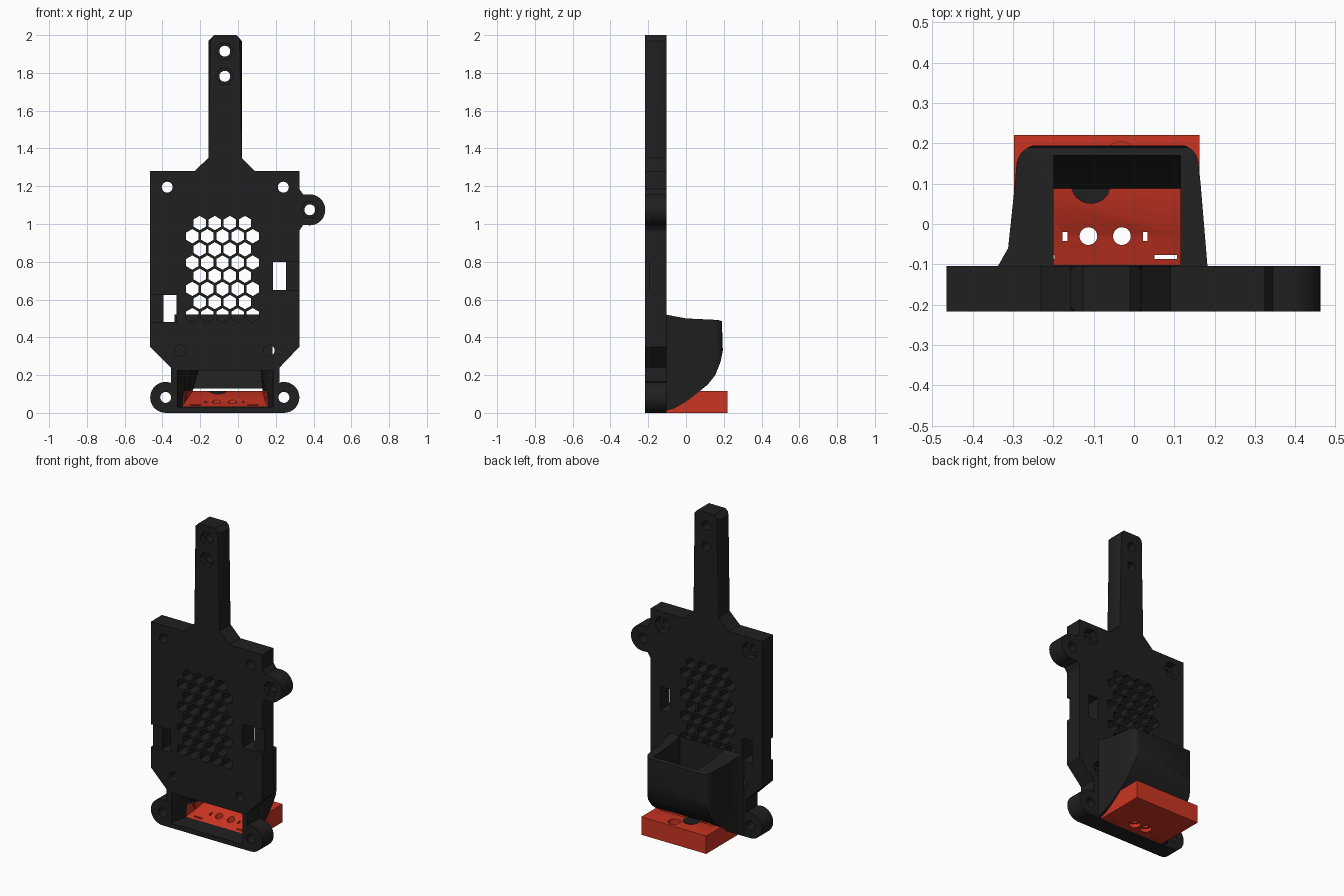
import bpy, bmesh, math

if "Cube" in bpy.data.objects:
    bpy.data.objects.remove(bpy.data.objects["Cube"])

YF, YB = -0.217, -0.104   # front and back of the plate


def material(name, rgb):
    m = bpy.data.materials.new(name)
    m.diffuse_color = (*rgb, 1)
    m.use_nodes = True
    m.node_tree.nodes["Principled BSDF"].inputs["Base Color"].default_value = m.diffuse_color
    return m


black = material("black_plastic", (0.014, 0.014, 0.014))
red = material("red_plastic", (0.6, 0.035, 0.016))


def finish(name, bm, mat):
    bmesh.ops.recalc_face_normals(bm, faces=bm.faces)
    me = bpy.data.meshes.new(name)
    bm.to_mesh(me)
    bm.free()
    ob = bpy.data.objects.new(name, me)
    bpy.context.collection.objects.link(ob)
    me.materials.append(mat)
    return ob


PLACE = {"x": lambda u, v, w: (w, u, v),
         "y": lambda u, v, w: (u, w, v),
         "z": lambda u, v, w: (u, v, w)}


def add_loft(bm, rings):
    rows = [[bm.verts.new(p) for p in r] for r in rings]
    n = len(rows[0])
    for a, b in zip(rows, rows[1:]):
        for i in range(n):
            bm.faces.new((a[i], a[(i + 1) % n], b[(i + 1) % n], b[i]))
    bm.faces.new(rows[0])
    bm.faces.new(rows[-1][::-1])


def prisms(name, outlines, axis, a, b, mat=black):
    bm = bmesh.new()
    for pts in outlines:
        add_loft(bm, [[PLACE[axis](u, v, w) for u, v in pts] for w in (a, b)])
    return finish(name, bm, mat)


def arc(cx, cy, r, a0, a1, n):
    return [(cx + r * math.cos(math.radians(a0 + (a1 - a0) * i / n)),
             cy + r * math.sin(math.radians(a0 + (a1 - a0) * i / n))) for i in range(n + 1)]


def ring(cx, cy, r, n=24, start=0):
    return arc(cx, cy, r, start, start + 360, n)[:-1]


def rect(x0, x1, y0, y1):
    return [(x0, y0), (x1, y0), (x1, y1), (x0, y1)]


def boolean(ob, tool, op="DIFFERENCE", keep=False):
    m = ob.modifiers.new("cut", "BOOLEAN")
    m.operation, m.object, m.solver = op, tool, "EXACT"
    bpy.context.view_layer.objects.active = ob
    bpy.ops.object.modifier_apply(modifier=m.name)
    if not keep:
        bpy.data.objects.remove(tool)


# Plate outline: body, handle, two foot ears and one side ear
outline = ([(-0.355, 0.24), (-0.355, 0.16)] + arc(-0.383, 0.082, 0.082, 70, 270, 16)
           + arc(0.243, 0.082, 0.082, -90, 110, 16)
           + [(0.22, 0.165), (0.22, 0.24), (0.325, 0.35), (0.325, 0.965), (0.345, 0.995)]
           + arc(0.38, 1.075, 0.082, -90, 90, 16)
           + [(0.345, 1.157), (0.325, 1.185), (0.325, 1.28), (0.09, 1.28), (0.02, 1.35),
              (0.02, 1.97), (-0.01, 2.0), (-0.127, 2.0), (-0.157, 1.97), (-0.157, 1.35),
              (-0.23, 1.28), (-0.465, 1.28), (-0.465, 0.35)])
plate = prisms("mounting_plate", [outline], "y", YF, YB)

# Chamfer the long handle edges
bm = bmesh.new()
bm.from_mesh(plate.data)
edges = [e for e in bm.edges if all(1.3 < v.co.z < 1.99 for v in e.verts)
         and abs(e.verts[0].co.z - e.verts[1].co.z) > 0.3]
bmesh.ops.bevel(bm, geom=edges, offset=0.012, segments=1, affect="EDGES")
bm.to_mesh(plate.data)
bm.free()

# Hexagonal vent grid
vents = []
for row in range(8):
    n, x0 = (5, -0.242) if row % 2 else (4, -0.203)
    vents += [ring(x0 + 0.08 * i, 1.005 - 0.0697 * row, 0.038, 6, 30) for i in range(n)]
boolean(plate, prisms("vent_cutter", vents, "y", -0.3, 0))

# Screw holes and side slots
corners = [(-0.375, 1.195), (0.24, 1.195), (-0.305, 0.33), (0.165, 0.33)]
ears = [(0.38, 1.075), (-0.383, 0.082), (0.243, 0.082)]
handle = [(-0.07, 1.915), (-0.07, 1.782)]
holes = [ring(x, z, 0.029) for x, z in corners + ears + handle]
slots = [rect(0.185, 0.255, 0.65, 0.8), rect(-0.395, -0.325, 0.48, 0.625)]
boolean(plate, prisms("hole_cutter", holes + slots, "y", -0.3, 0))

# Nut pockets behind the corners, and in front of the handle and side ear
boolean(plate, prisms("rear_pockets", [ring(x, z, 0.056, 6) for x, z in corners], "y", YB - 0.05, 0))
boolean(plate, prisms("front_pockets", [ring(x, z, 0.048, 6) for x, z in handle + ears[:1]],
                      "y", -0.3, YF + 0.035))

# Shallow notches from the slots to the plate edges
boolean(plate, prisms("notch_cutter", [rect(0.25, 0.4, 0.65, 0.8), rect(-0.5, -0.39, 0.48, 0.625)],
                      "y", -0.3, YF + 0.02))

# Duct shell: side profile intersected with a plan profile
side = [(YB, 0.52), (0.0, 0.5), (0.17, 0.492), (0.19, 0.485), (0.195, 0.33), (0.183, 0.27),
        (0.155, 0.2), (0.115, 0.15), (0.06, 0.105), (0.0, 0.06), (-0.06, 0.025), (YB, 0.012)]
duct = prisms("air_duct", [side], "x", -0.5, 0.4)
plan = ([(-0.337, -0.12), (-0.337, YB), (-0.312, -0.06), (-0.295, 0.1)]
        + arc(-0.235, 0.14, 0.057, 170, 90, 6) + arc(0.11, 0.147, 0.05, 90, 10, 6)
        + [(0.165, 0.1), (0.182, YB), (0.182, -0.12)])
boolean(duct, prisms("plan_cutter", [plan], "z", -0.1, 0.7), "INTERSECT")

# Air passage: from the upward opening round to the front opening
path = [  # x min, x max, then inner and outer point of each section in y and z
    (-0.2, 0.115, (-0.102, 0.56), (0.17, 0.56)),
    (-0.2, 0.115, (-0.102, 0.33), (0.17, 0.33)),
    (-0.21, 0.12, (-0.104, 0.26), (0.15, 0.225)),
    (-0.24, 0.13, (-0.115, 0.235), (0.08, 0.115)),
    (-0.28, 0.145, (-0.14, 0.225), (-0.03, 0.058)),
    (-0.295, 0.16, (-0.17, 0.225), (-0.104, 0.035)),
    (-0.32, 0.185, (-0.21, 0.225), (-0.19, 0.03)),
    (-0.32, 0.185, (-0.24, 0.225), (-0.24, 0.03))]
bm = bmesh.new()
add_loft(bm, [[(x0, *p), (x1, *p), (x1, *q), (x0, *q)] for x0, x1, p, q in path])
bmesh.ops.triangulate(bm, faces=bm.faces)
passage = finish("passage_cutter", bm, black)
boolean(plate, passage, keep=True)
boolean(duct, passage, keep=True)

# Red base block under the duct, curved inside by the air passage
foot = rect(-0.297, 0.162, YB, 0.22)
boolean(duct, prisms("block_space", [foot], "z", -0.1, 0.115))
block = prisms("base_block", [foot], "z", 0.0, 0.115, red)
boolean(block, passage)
screws = [(-0.113, -0.03), (-0.03, -0.03)]
small = [ring(x, y, 0.022) for x, y in screws]
small += [rect(x - 0.006, x + 0.006, -0.042, -0.02) for x in (-0.171, 0.028)]
small += [rect(x - 0.028, x + 0.028, -0.087, -0.077) for x in (-0.225, 0.079)]
boolean(block, prisms("block_holes", small, "z", -0.1, 0.2, red))
boolean(block, prisms("block_counterbores", [ring(x, y, 0.035) for x, y in screws],
                      "z", -0.1, 0.022, red))
boolean(block, prisms("rear_hole", [ring(-0.033, 0.167, 0.037)], "z", 0.05, 0.2, red))

# Dark screw boss at the top of the curve
prisms("screw_boss", [ring(-0.107, 0.1, 0.05)], "z", 0.05, 0.117)

for ob in (plate, duct, block):
    bpy.ops.object.select_all(action="DESELECT")
    ob.select_set(True)
    bpy.context.view_layer.objects.active = ob
    bpy.ops.object.shade_smooth_by_angle(angle=math.radians(30))
